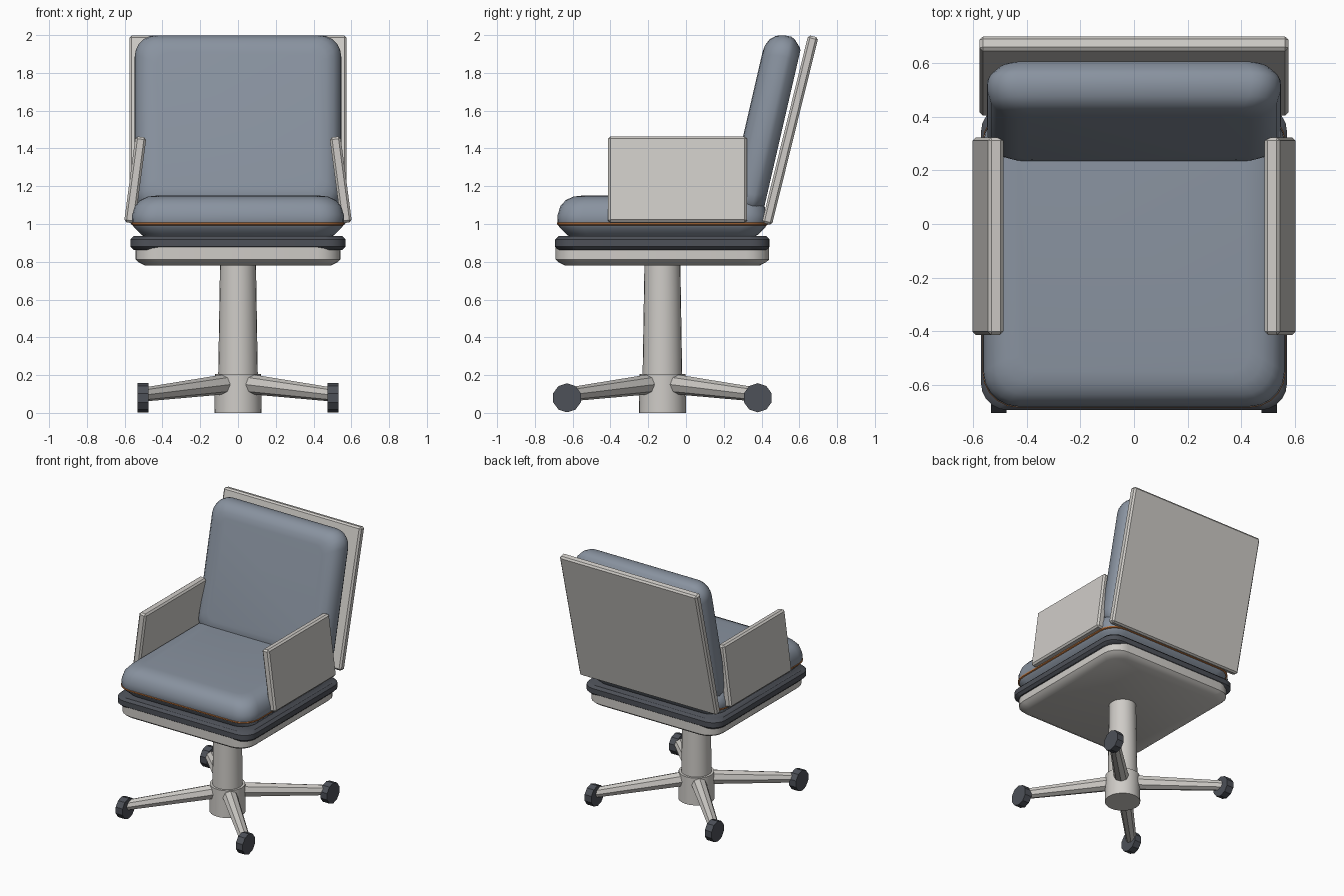
import bpy, bmesh, math
from mathutils import Vector

cube = bpy.data.objects.get("Cube")
if cube:
    bpy.data.objects.remove(cube, do_unlink=True)


def material(name, rgb):
    mat = bpy.data.materials.new(name)
    mat.use_nodes = True
    mat.diffuse_color = (*rgb, 1)
    mat.node_tree.nodes["Principled BSDF"].inputs["Base Color"].default_value = (*rgb, 1)
    return mat


SHELL = material("warm light grey", (0.62, 0.60, 0.57))
FABRIC = material("slate blue fabric", (0.25, 0.29, 0.35))
DARK = material("charcoal", (0.075, 0.082, 0.098))
PIPING = material("burnt orange", (0.55, 0.19, 0.05))

COLUMN_Y = -0.125


def finish(name, bm, mat, loc=(0, 0, 0), rot=(0, 0, 0), angle=40):
    bmesh.ops.recalc_face_normals(bm, faces=bm.faces)
    mesh = bpy.data.meshes.new(name)
    bm.to_mesh(mesh)
    bm.free()
    mesh.materials.append(mat)
    obj = bpy.data.objects.new(name, mesh)
    bpy.context.collection.objects.link(obj)
    obj.location, obj.rotation_euler = loc, rot
    bpy.ops.object.select_all(action="DESELECT")
    obj.select_set(True)
    bpy.context.view_layer.objects.active = obj
    bpy.ops.object.shade_smooth_by_angle(angle=math.radians(angle))
    return obj


def rounded_slab(name, mat, half_x, half_y, radius, profile, loc, rot=(0, 0, 0), angle=40):
    """Loft rounded rectangles; profile holds (inset, height) pairs."""
    bm = bmesh.new()
    rings = []
    for inset, z in profile:
        r = max(radius - inset * 0.4, 0.03)
        cx, cy = half_x - inset - r, half_y - inset - r
        ring = []
        for quarter, (sx, sy) in enumerate(((1, 1), (-1, 1), (-1, -1), (1, -1))):
            for step in range(6):
                a = math.pi / 2 * (quarter + step / 5)
                ring.append(bm.verts.new((sx * cx + r * math.cos(a), sy * cy + r * math.sin(a), z)))
        rings.append(ring)
    for low, high in zip(rings, rings[1:]):
        for i in range(len(low)):
            j = (i + 1) % len(low)
            bm.faces.new((low[i], low[j], high[j], high[i]))
    bm.faces.new(rings[0])
    bm.faces.new(rings[-1])
    return finish(name, bm, mat, loc, rot, angle)


def board(name, size, loc, rot):
    bm = bmesh.new()
    bmesh.ops.create_cube(bm, size=1)
    bmesh.ops.scale(bm, vec=size, verts=bm.verts)
    bmesh.ops.bevel(bm, geom=bm.edges[:], offset=0.012, segments=1, affect="EDGES")
    return finish(name, bm, SHELL, loc, rot, 20)


def rod(name, mat, start, end, r1, r2, sides, angle=35):
    start, end = Vector(start), Vector(end)
    axis = end - start
    bm = bmesh.new()
    bmesh.ops.create_cone(bm, cap_ends=True, segments=sides, radius1=r1, radius2=r2, depth=axis.length)
    bmesh.ops.rotate(bm, verts=bm.verts, matrix=axis.to_track_quat("Z", "Y").to_matrix())
    return finish(name, bm, mat, (start + end) / 2, angle=angle)


# Pedestal
rod("base_hub", SHELL, (0, COLUMN_Y, 0), (0, COLUMN_Y, 0.205), 0.125, 0.122, 24)
rod("column", SHELL, (0, COLUMN_Y, 0.19), (0, COLUMN_Y, 0.8), 0.105, 0.095, 24)

# Four splayed legs with wheels
for sx, side in ((1, "left"), (-1, "right")):
    for sy, end in ((1, "back"), (-1, "front")):
        rod(f"{end}_{side}_leg", SHELL, (sx * 0.04, COLUMN_Y + sy * 0.04, 0.155),
            (sx * 0.5, COLUMN_Y + sy * 0.5, 0.097), 0.054, 0.037, 8, 20)
        y = COLUMN_Y + sy * 0.505
        rod(f"{end}_{side}_wheel", DARK, (sx * 0.475, y, 0.08), (sx * 0.532, y, 0.08), 0.077, 0.077, 10, 30)

# Seat pan and dark suspension plate
rounded_slab("seat_pan", SHELL, 0.542, 0.565, 0.12,
             [(0.05, 0.78), (0.015, 0.798), (0, 0.812), (0, 0.88)], (0, COLUMN_Y, 0))
rounded_slab("seat_plate", DARK, 0.57, 0.568, 0.1,
             [(0.018, 0.862), (0, 0.88), (0, 0.918), (0.018, 0.936)], (0, COLUMN_Y, 0))

# Cushions share one domed section: tapered underside, soft front edge
SEAT_SECTION = [(0.065, 0), (0.05, 0.008), (0.012, 0.046), (0, 0.07), (0.002, 0.115),
                (0.016, 0.16), (0.045, 0.192), (0.085, 0.21), (0.13, 0.215)]
rounded_slab("seat_cushion", FABRIC, 0.562, 0.556, 0.13, SEAT_SECTION, (0, COLUMN_Y, 0.935), angle=60)
rounded_slab("seat_piping", PIPING, 0.564, 0.558, 0.13,
             [(0.006, 0.993), (0, 0.997), (0, 1.006), (0.006, 1.01)], (0, COLUMN_Y, 0))
back_section = [(inset * 0.9, z * 0.9) for inset, z in SEAT_SECTION]
rounded_slab("back_cushion", FABRIC, 0.547, 0.485, 0.11, back_section,
             (0, 0.51, 1.505), (math.radians(77), 0, 0), angle=60)

# Leaning back board and inward-leaning arm boards
board("back_board", (1.15, 0.055, 1.023), (0, 0.551, 1.497), (math.radians(-13.9), 0, 0))
for sx, side in ((1, "left"), (-1, "right")):
    board(f"{side}_arm", (0.058, 0.735, 0.458), (sx * 0.544, -0.045, 1.234),
          (0, math.radians(-7.6 * sx), 0))
